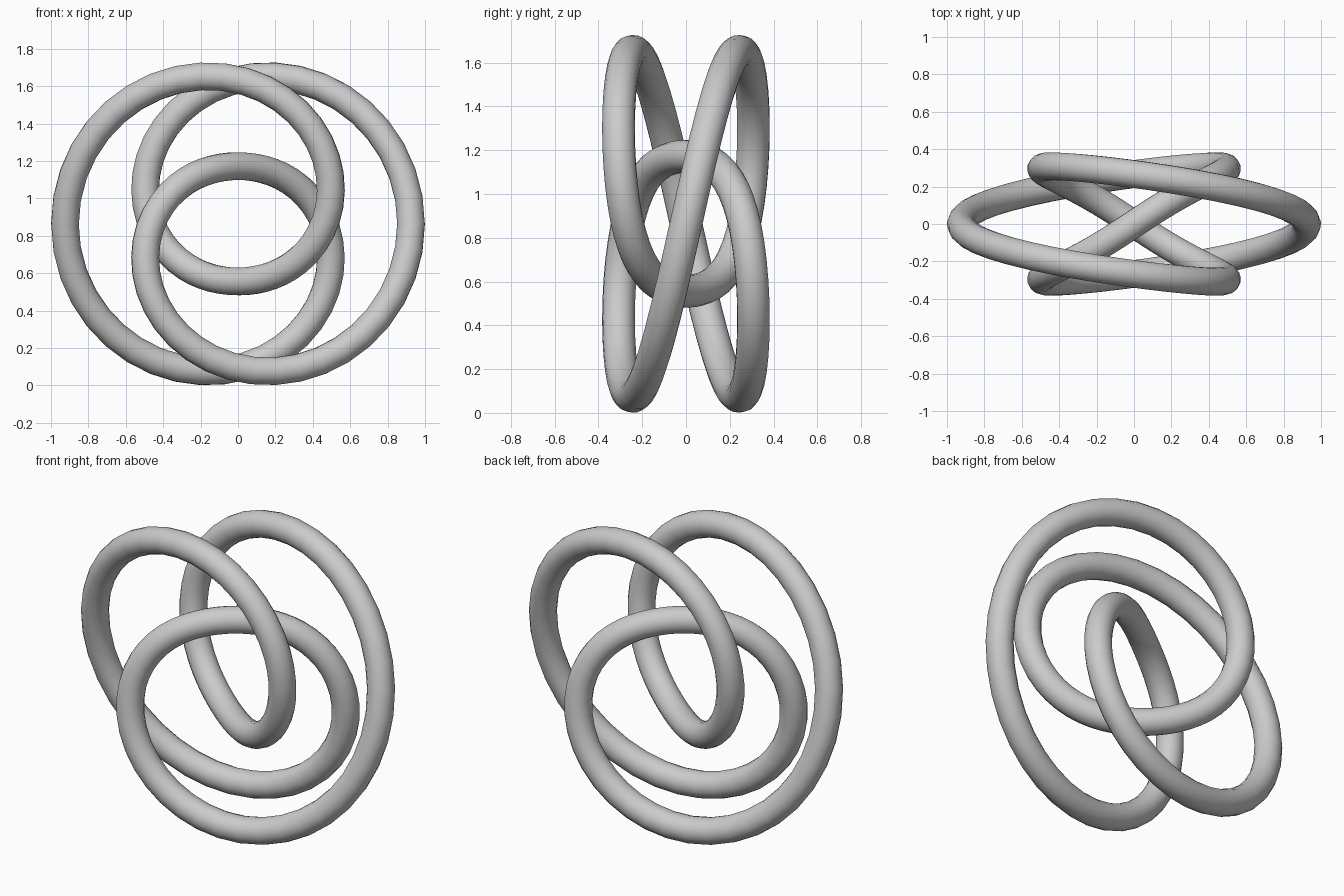
import bpy
from math import sin, cos, pi

cube = bpy.data.objects.get("Cube")
if cube:
    bpy.data.objects.remove(cube, do_unlink=True)

TUBE = 0.075               # tube radius
SCALE = (1 - TUBE) / 3     # widest reach of the path is 3 units
MID_Z = 0.864
STEPS = 128

# Grey material
grey = bpy.data.materials.new("grey")
grey.use_nodes = True
colour = (0.6, 0.6, 0.6, 1)
grey.diffuse_color = colour
grey.node_tree.nodes["Principled BSDF"].inputs["Base Color"].default_value = colour

# Closed trefoil knot path wound around a torus, standing upright
curve = bpy.data.curves.new("knot_tube", "CURVE")
curve.dimensions = "3D"
curve.bevel_depth = TUBE
curve.bevel_resolution = 6
curve.materials.append(grey)
spline = curve.splines.new("POLY")
spline.points.add(STEPS - 1)
for i, point in enumerate(spline.points):
    t = 2 * pi * i / STEPS
    r = SCALE * (2 + cos(2 * t))
    point.co = (r * cos(3 * t), SCALE * sin(2 * t), MID_Z + r * sin(3 * t), 1)
spline.use_cyclic_u = True
spline.use_smooth = True

# Turn the bevelled path into a smooth mesh
knot = bpy.data.objects.new("knot_tube", curve)
bpy.context.collection.objects.link(knot)
bpy.ops.object.select_all(action="DESELECT")
knot.select_set(True)
bpy.context.view_layer.objects.active = knot
bpy.ops.object.convert(target="MESH")
bpy.ops.object.shade_smooth()
